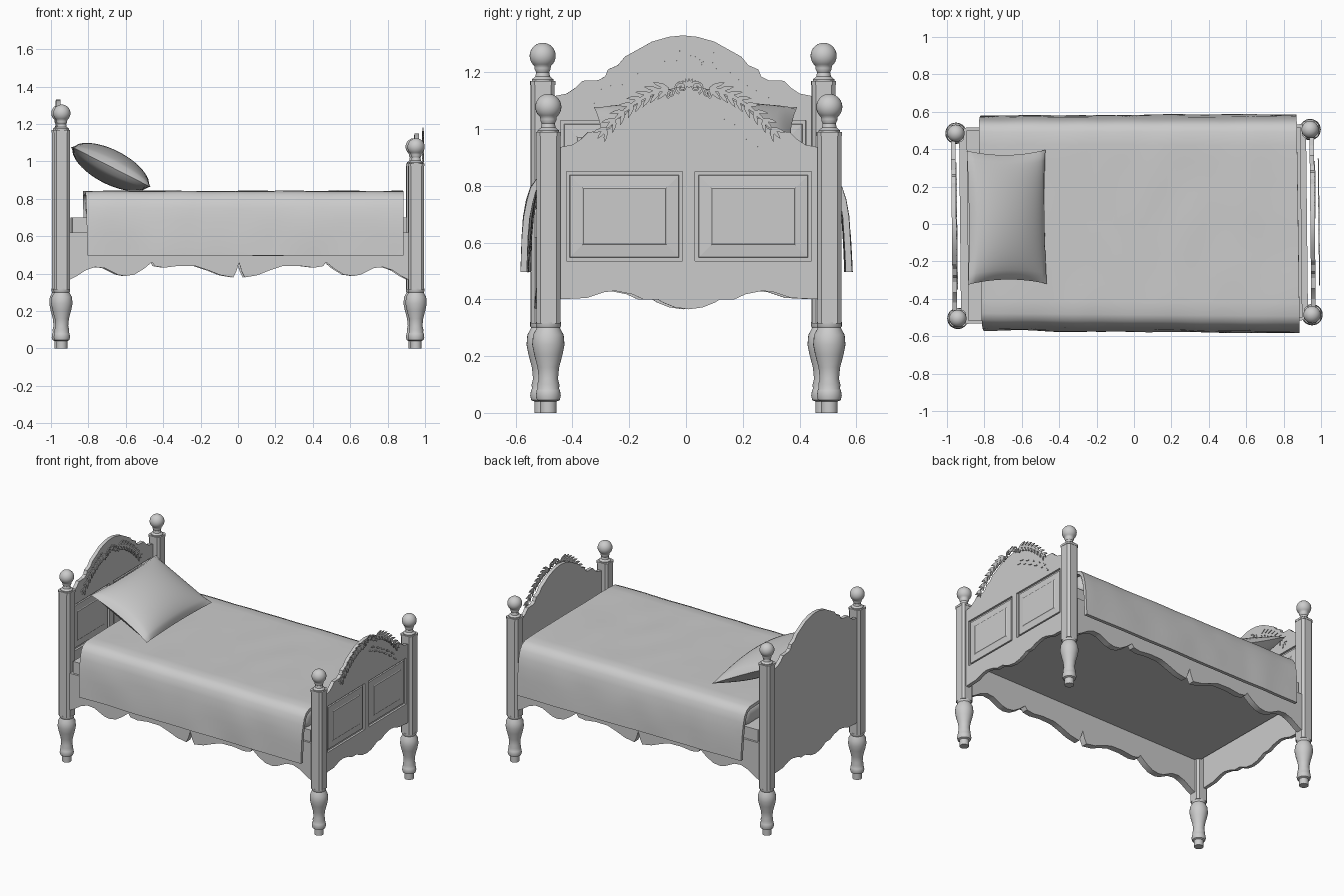
import bpy, bmesh, math
from mathutils import Vector, Matrix, noise

cube = bpy.data.objects.get("Cube")
if cube:
    bpy.data.objects.remove(cube)

TURN = 0.0105      # bed frame sits very slightly turned
DROP = 0.18        # footboard is this much lower than the headboard

grey = bpy.data.materials.new("plain grey")
grey.use_nodes = True
grey.diffuse_color = (0.6, 0.6, 0.6, 1)
grey.node_tree.nodes["Principled BSDF"].inputs["Base Color"].default_value = (0.6, 0.6, 0.6, 1)


def shade(mesh, angle):
    mesh.polygons.foreach_set("use_smooth", [True] * len(mesh.polygons))
    mesh.set_sharp_from_angle(angle=math.radians(angle))


def finish(bm, name, angle=35):
    bmesh.ops.recalc_face_normals(bm, faces=bm.faces)
    mesh = bpy.data.meshes.new(name)
    bm.to_mesh(mesh)
    bm.free()
    mesh.materials.append(grey)
    shade(mesh, angle)
    obj = bpy.data.objects.new(name, mesh)
    obj.rotation_euler.z = TURN
    bpy.context.collection.objects.link(obj)
    return obj


def bake(obj, angle):
    """Apply the modifiers of an object and shade it again."""
    bpy.context.view_layer.update()
    graph = bpy.context.evaluated_depsgraph_get()
    mesh = bpy.data.meshes.new_from_object(obj.evaluated_get(graph))
    obj.modifiers.clear()
    obj.data = mesh
    shade(mesh, angle)


def prism(bm, outline, offset):
    """Extrude a closed outline of 3D points along an offset."""
    face = bm.faces.new([bm.verts.new(p) for p in outline])
    out = bmesh.ops.extrude_face_region(bm, geom=[face])["geom"]
    bmesh.ops.translate(bm, vec=offset, verts=[v for v in out if isinstance(v, bmesh.types.BMVert)])


def box(bm, lo, hi):
    prism(bm, [(lo[0], lo[1], lo[2]), (hi[0], lo[1], lo[2]), (hi[0], hi[1], lo[2]), (lo[0], hi[1], lo[2])],
          (0, 0, hi[2] - lo[2]))


def lathe(name, profile, x, y, z):
    bm = bmesh.new()
    verts = [bm.verts.new((x + r, y, z + h)) for r, h in profile]
    edges = [bm.edges.new(pair) for pair in zip(verts, verts[1:])]
    bmesh.ops.spin(bm, geom=verts + edges, cent=(x, y, 0), axis=(0, 0, 1), angle=math.tau, steps=28)
    bmesh.ops.remove_doubles(bm, verts=bm.verts, dist=0.0003)
    return finish(bm, name)


def mirrored(half):
    """Complete an outline edge whose points run from the outside to the centre."""
    return half + [(-a, b) for a, b in reversed(half) if abs(a) > 0.001]


# Turned legs, chamfered square posts and ball finials
LEG = [(0, 0), (.029, 0), (.029, .04), (.04, .045), (.044, .06), (.041, .08), (.038, .085), (.039, .1),
       (.034, .12), (.038, .16), (.05, .205), (.057, .24), (.054, .275), (.043, .295), (.041, .3),
       (.044, .305), (.044, .32), (0, .32)]
BALL_R, BALL_Z = 0.046, 0.093
FINIAL = [(0, 0), (.038, 0), (.038, .01), (.026, .02), (.023, .035), (.028, .045), (.028, .05)]
FINIAL += [(BALL_R * math.sin(t), BALL_Z - BALL_R * math.cos(t))
           for t in [math.radians(d) for d in range(40, 181, 10)]]
for end, sx, top in (("head", -1, 1.165), ("foot", 1, 1.165 - DROP)):
    for side, sy in (("left", 1), ("right", -1)):
        x, y, n = sx * 0.947, sy * 0.495, 0.014
        bm = bmesh.new()
        for w, z0, z1 in ((0.042, 0.315, top - 0.01), (0.044, top - 0.01, top + 0.004)):
            section = []
            for a, b in ((1, 1), (-1, 1), (-1, -1), (1, -1)):
                corner = [(a * w, b * (w - n)), (a * (w - n), b * w)]
                section += corner if a * b > 0 else corner[::-1]
            prism(bm, [(x + p, y + q, z0) for p, q in section], (0, 0, z1 - z0))
        finish(bm, f"{end}_{side}_post")
        lathe(f"{end}_{side}_leg", LEG, x, y, 0)
        lathe(f"{end}_{side}_finial", FINIAL, x, y, top)

# Arched end boards with two sunken panels each
ARCH = [(-.46, 1.115), (-.41, 1.125), (-.38, 1.145), (-.355, 1.17), (-.30, 1.172), (-.275, 1.185),
        (-.265, 1.21), (-.23, 1.225), (-.205, 1.255), (-.16, 1.28), (-.11, 1.308), (-.05, 1.325), (0, 1.33)]
APRON = [(-.46, .40), (-.36, .405), (-.30, .425), (-.26, .43), (-.20, .418), (-.16, .4), (-.11, .4),
         (-.09, .388), (-.05, .372), (0, .365)]
HALF = 0.012
for end, x, dz in (("head", -0.962, 0), ("foot", 0.955, -DROP)):
    bm = bmesh.new()
    outline = [(y, z + dz) for y, z in mirrored(ARCH)] + mirrored(APRON)[::-1]
    prism(bm, [(x - HALF, y, z) for y, z in outline], (2 * HALF, 0, 0))
    board = finish(bm, f"{end}board")
    cut_bm, panel_bm = bmesh.new(), bmesh.new()
    face_x, lo, hi = x + HALF, 0.715 + dz, 1.03 + dz
    for s in (1, -1):
        y0, y1 = sorted((s * 0.022, s * 0.432))
        box(cut_bm, (face_x - 0.014, y0, lo), (face_x + 0.02, y1, hi))
        # bevelled raised field inside each pocket
        rings = []
        for inset, depth in ((0.012, 0.014), (0.014, 0.006), (0.056, 0.003), (0.06, 0.0)):
            a, b, c, d = y0 + inset, y1 - inset, lo + inset, hi - inset
            rings.append([panel_bm.verts.new((face_x - depth, y, z))
                          for y, z in ((a, c), (b, c), (b, d), (a, d))])
        for r, q in zip(rings, rings[1:]):
            for i in range(4):
                panel_bm.faces.new((r[i], r[(i + 1) % 4], q[(i + 1) % 4], q[i]))
        panel_bm.faces.new(rings[-1])
    cutter = finish(cut_bm, "panel_cutter")
    cutter.hide_render = True
    mod = board.modifiers.new("pockets", "BOOLEAN")
    mod.operation, mod.object, mod.solver = "DIFFERENCE", cutter, "EXACT"
    bake(board, 20)
    bpy.data.objects.remove(cutter)
    finish(panel_bm, f"{end}board_panels", 3)

# Scalloped side rails
SCALLOP = [(-.91, .365), (-.87, .385), (-.82, .418), (-.77, .435), (-.72, .43), (-.65, .395), (-.61, .387),
           (-.56, .395), (-.51, .425), (-.465, .462), (-.45, .44), (-.40, .432), (-.32, .442), (-.23, .44),
           (-.17, .42), (-.10, .392), (-.03, .38), (-.015, .41), (0, .46)]
for side, sy in (("left", 1), ("right", -1)):
    bm = bmesh.new()
    rail = [(-.91, .62)] + mirrored(SCALLOP) + [(.91, .62)]
    prism(bm, [(x, sy * 0.524, z) for x, z in rail], (0, -sy * 0.042, 0))
    finish(bm, f"{side}_side_rail")

# Bed base and mattress
bm = bmesh.new()
box(bm, (-0.93, -0.49, 0.595), (0.925, 0.49, 0.62))
box(bm, (-0.89, -0.51, 0.62), (0.895, 0.51, 0.70))
finish(bm, "bed_base")
bm = bmesh.new()
box(bm, (-0.81, -0.525, 0.69), (0.872, 0.525, 0.825))
bmesh.ops.bevel(bm, geom=bm.edges[:], offset=0.05, segments=4, profile=0.5, affect="EDGES")
finish(bm, "mattress")

# Blanket draped over both sides, lying square to the room
DRAPE = [(-.582, .497), (-.58, .55), (-.576, .62), (-.57, .69), (-.56, .75), (-.547, .795), (-.525, .825),
         (-.49, .84), (-.42, .842), (-.33, .842), (-.24, .842), (-.16, .842), (-.08, .842), (0, .842)]
bm = bmesh.new()
section, steps, rows = mirrored(DRAPE), 70, []
for i in range(steps + 1):
    t = i / steps
    row = []
    for y, z in section:
        hang = max(0, (0.84 - z) / 0.34)
        x = -0.822 + 0.01 * hang + t * (1.70 - 0.012 * hang) - 0.014 * y
        wave = noise.noise(Vector((x * 5, y * 4, z * 5)))
        side = math.copysign(min(1, hang * 3), y)
        row.append(bm.verts.new((x, y * (0.99 + 0.015 * t) + 0.007 * (1 - t) + side * 0.007 * wave,
                                 z + 0.004 * wave * (1 - min(1, hang)))))
    rows.append(row)
for r, q in zip(rows, rows[1:]):
    for j in range(len(r) - 1):
        bm.faces.new((r[j], r[j + 1], q[j + 1], q[j]))
blanket = finish(bm, "blanket", 60)
blanket.rotation_euler.z = 0
mod = blanket.modifiers.new("thickness", "SOLIDIFY")
mod.thickness = 0.022
mod.offset = 1 if blanket.data.polygons[len(section) // 2].normal.z < 0 else -1
bake(blanket, 60)

# Plump pillow with pinched edges, leaning on the headboard
bm = bmesh.new()
for s in (1, -1):
    grid = bmesh.ops.create_grid(bm, x_segments=26, y_segments=26, size=1)["verts"]
    for v in grid:
        u, w = v.co.x, v.co.y
        puff = max(0, (1 - u * u) * (1 - w * w)) ** 0.55
        v.co = (0.236 * u * (1 - 0.04 * (1 - w * w)), 0.358 * w * (1 - 0.07 * (1 - u * u)),
                s * 0.092 * puff)
bmesh.ops.remove_doubles(bm, verts=bm.verts, dist=0.0005)
place = Matrix.Translation((-0.68, 0.043, 0.97)) @ Matrix.Rotation(math.radians(27), 4, "Y")
bmesh.ops.transform(bm, matrix=place, verts=bm.verts)
finish(bm, "pillow", 50)


# Carved garlands: leaves along an arc with a scrolled crest
def leaf(bm, x, y, z, angle, length):
    d, n = Vector((math.cos(angle), math.sin(angle))), Vector((-math.sin(angle), math.cos(angle)))
    shape = [(0, 0), (.35, .13), (.7, .1), (1, 0), (.7, -.1), (.35, -.13)]
    pts = [(d * a + n * b) * length for a, b in shape]
    prism(bm, [(x, y + p.x, z + p.y) for p in pts], (0.006, 0, 0))


def scroll(bm, x, y, z, s, size):
    pts = []
    for i in range(25):
        t = i / 24
        a, r = -1.2 + t * 9, size * (1 - 0.85 * t)
        pts.append(((y + s * r * math.cos(a), z + r * math.sin(a)), 0.004 * (1 - 0.4 * t)))
    for ((y0, z0), w), ((y1, z1), _) in zip(pts, pts[1:]):
        d = Vector((y1 - y0, z1 - z0)).normalized() * w
        prism(bm, [(x, y0 - d.y, z0 + d.x), (x, y1 - d.y, z1 + d.x),
                   (x, y1 + d.y, z1 - d.x), (x, y0 + d.y, z0 - d.x)], (0.006, 0, 0))


for end, x, dz in (("head", -0.951, 0), ("foot", 0.986, -0.105)):
    bm = bmesh.new()
    for s in (1, -1):
        for i in range(8):
            t = i / 7
            y, z = 0.07 + 0.22 * t, 1.25 + dz - 0.04 * t - 0.10 * t * t
            slope = math.atan2(-0.04 - 0.20 * t, 0.22)
            for lift in (0.5, -0.05, -0.6):
                a = slope + lift
                leaf(bm, x, s * y, z, a if s > 0 else math.pi - a, 0.06 - 0.008 * t)
        scroll(bm, x, s * 0.026, 1.252 + dz, s, 0.024)
        scroll(bm, x, s * 0.064, 1.23 + dz, s, 0.017)
    for k in range(5):
        leaf(bm, x, 0, 1.25 + dz, math.radians(50 + 20 * k), 0.036)
    finish(bm, f"{end}_garland")

# Loose sprig on the left half of the footboard
bm = bmesh.new()
for i in range(11):
    y = 0.02 + 0.027 * i
    z = 1.07 - 0.3 * y - 0.8 * y * y
    leaf(bm, 0.966, y, z + (0.018 if i % 2 else -0.008), -0.25 - 1.4 * y, 0.045)
finish(bm, "foot_sprig")
